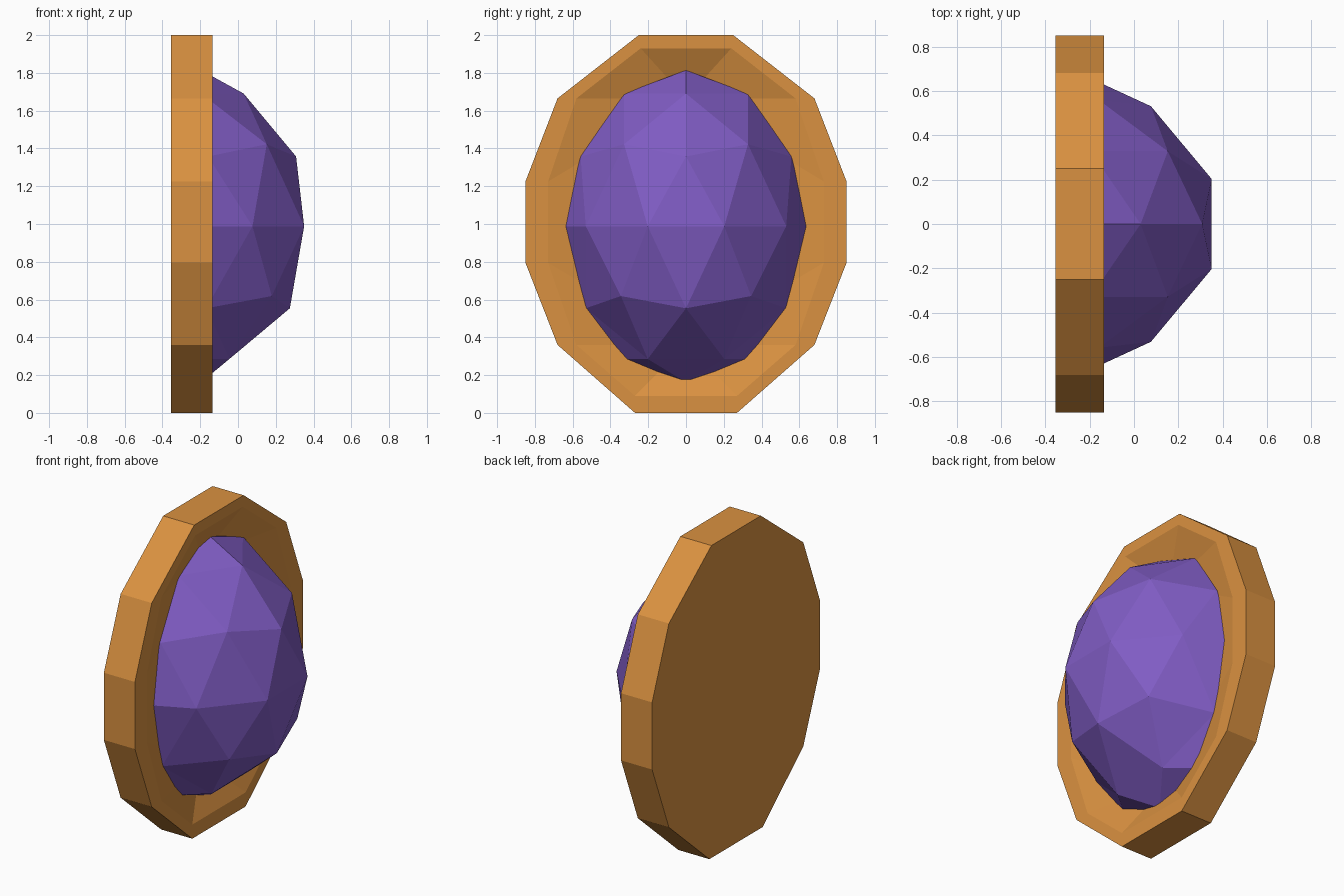
import bpy, bmesh

if "Cube" in bpy.data.objects:
    bpy.data.objects.remove(bpy.data.objects["Cube"])


def material(name, rgb):
    m = bpy.data.materials.new(name)
    m.diffuse_color = (*rgb, 1)
    m.use_nodes = True
    m.node_tree.nodes["Principled BSDF"].inputs["Base Color"].default_value = m.diffuse_color
    return m


def finish(bm, name, mat):
    bmesh.ops.recalc_face_normals(bm, faces=bm.faces)
    me = bpy.data.meshes.new(name)
    bm.to_mesh(me)
    bm.free()
    me.materials.append(mat)
    ob = bpy.data.objects.new(name, me)
    bpy.context.collection.objects.link(ob)


def mirrored(half):
    # right side top to bottom, then left side bottom to top
    return half + [(-y, z) for y, z in reversed(half)]


orange = material("warm orange", (0.70, 0.285, 0.052))
purple = material("gem purple", (0.215, 0.107, 0.55))

BACK, RIM, FLOOR = -0.355, -0.135, -0.265

# Twelve-sided setting with a shallow dish that slopes to a vertical centre crease
outer = mirrored([(.25, 2), (.68, 1.665), (.85, 1.225), (.85, .795), (.68, .36), (.27, 0)])
inner = mirrored([(.24, 1.93), (.58, 1.665), (.73, 1.225), (.73, .795), (.58, .36), (.27, .09)])
bm = bmesh.new()
back = [bm.verts.new((BACK, y, z)) for y, z in outer]
front = [bm.verts.new((RIM, y, z)) for y, z in outer]
lip = [bm.verts.new((RIM, y, z)) for y, z in inner]
top = bm.verts.new((FLOOR, 0, 1.665))
bottom = bm.verts.new((FLOOR, 0, .36))
bm.faces.new(back)
for i in range(12):
    j = (i + 1) % 12
    bm.faces.new((back[i], back[j], front[j], front[i]))
    bm.faces.new((front[i], front[j], lip[j], lip[i]))
    if i == 2:
        bm.faces.new((lip[i], lip[j], bottom, top))
    elif i == 8:
        bm.faces.new((lip[i], lip[j], top, bottom))
    else:
        bm.faces.new((lip[i], lip[j], bottom if 3 <= i <= 7 else top))
finish(bm, "setting", orange)

# Faceted gem: front half of a stretched icosphere, its edge sunk into the dish
bm = bmesh.new()
bmesh.ops.create_icosphere(bm, subdivisions=2, radius=1)
bmesh.ops.delete(bm, geom=[v for v in bm.verts if v.co.x < -0.2], context='VERTS')
for v in bm.verts:
    x, y, z = v.co
    v.co = (max(-0.366 + 0.753 * x, -0.195), 0.656 * y, 0.988 + 0.826 * z)
rim = [e for e in bm.edges if e.is_boundary]
ext = bmesh.ops.extrude_edge_only(bm, edges=rim)["geom"]
for v in ext:
    if isinstance(v, bmesh.types.BMVert):
        v.co.x = -0.3
bmesh.ops.holes_fill(bm, edges=[e for e in bm.edges if e.is_boundary])
finish(bm, "gem", purple)
